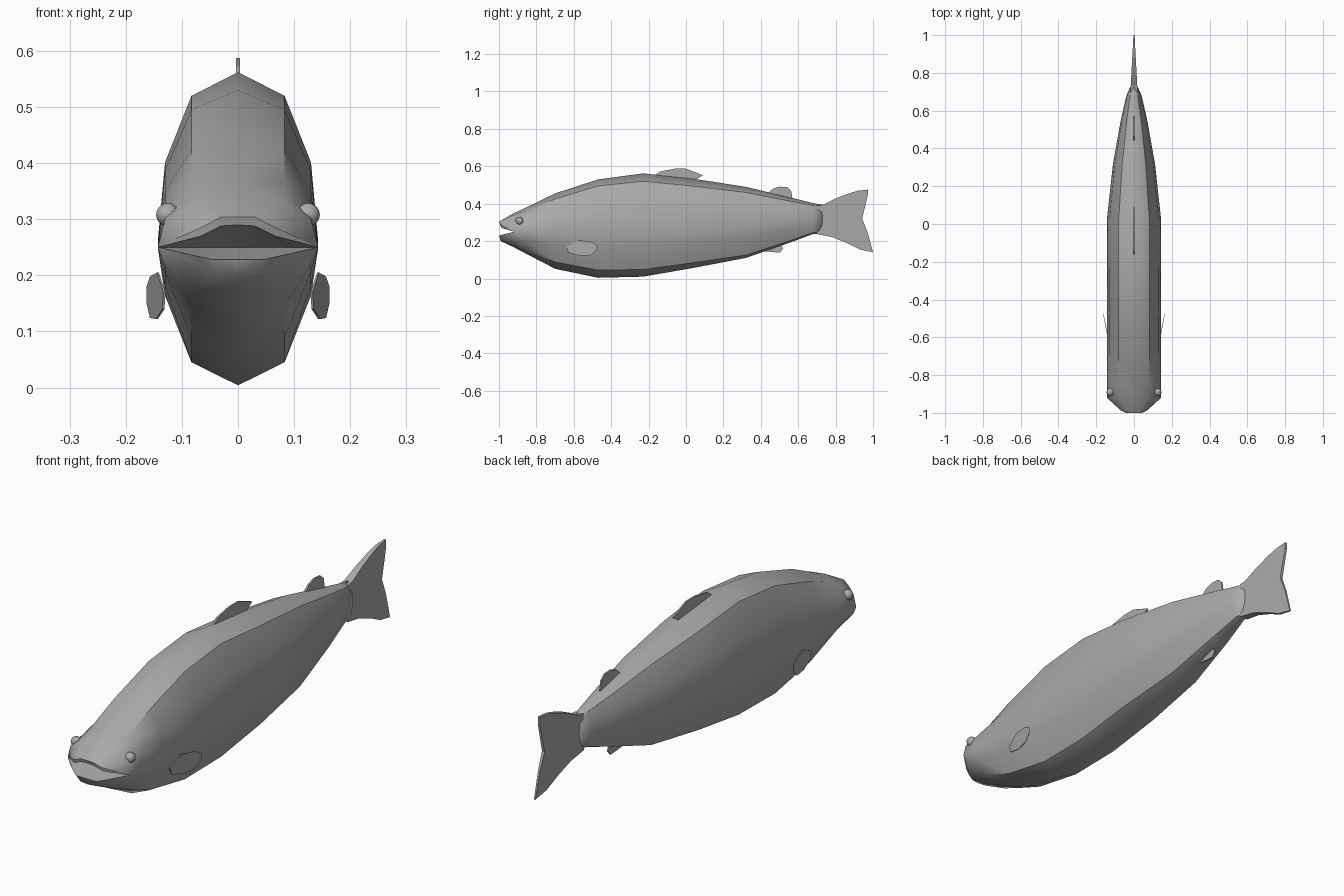
import bpy, bmesh, math

grey = bpy.data.materials.new("fish_grey")
grey.diffuse_color = (0.4, 0.4, 0.4, 1)


def finish(name, bm):
    bmesh.ops.recalc_face_normals(bm, faces=bm.faces[:])
    mesh = bpy.data.meshes.new(name)
    bm.to_mesh(mesh)
    bm.free()
    mesh.materials.append(grey)
    ob = bpy.data.objects.new(name, mesh)
    bpy.context.collection.objects.link(ob)
    return ob


# ---- body: half cross-sections from back ridge to belly, then mirrored ----
# y, top z, shoulder z, middle z, chine z, belly z, half width, shoulder half width
STATIONS = [
    (-0.92, 0.350, 0.340, 0.25, 0.175, 0.167, 0.143, 0.078),
    (-0.85, 0.382, 0.365, 0.25, 0.148, 0.130, 0.143, 0.083),
    (-0.70, 0.455, 0.425, 0.25, 0.088, 0.052, 0.143, 0.083),
    (-0.47, 0.530, 0.495, 0.25, 0.045, 0.004, 0.143, 0.083),
    (-0.23, 0.562, 0.520, 0.25, 0.048, 0.010, 0.143, 0.083),
    (0.03, 0.535, 0.495, 0.26, 0.083, 0.055, 0.143, 0.081),
    (0.32, 0.490, 0.460, 0.28, 0.125, 0.110, 0.111, 0.062),
    (0.55, 0.435, 0.415, 0.30, 0.200, 0.190, 0.070, 0.038),
    (0.68, 0.403, 0.390, 0.315, 0.246, 0.238, 0.040, 0.021),
    (0.73, 0.394, 0.385, 0.315, 0.244, 0.236, 0.018, 0.010),
]


def section(y, top, sh, mid, ch, low, w, sw):
    return [(0, y, top), (sw, y, sh), (0.91 * w, y, mid + 0.56 * (sh - mid)),
            (w, y, mid), (0.91 * w, y, mid + 0.42 * (ch - mid)),
            (sw, y, ch), (0, y, low)]


bm = bmesh.new()


def strip(a, b):
    """Faces between two rows of vertices."""
    for i in range(len(a) - 1):
        face = list(dict.fromkeys((a[i], a[i + 1], b[i + 1], b[i])))
        if len(face) > 2:
            bm.faces.new(face)


def row(points):
    return [bm.verts.new(p) for p in points]


def sharp(a, b):
    bm.edges.get((a, b)).smooth = False


rings = [row(section(*s)) for s in STATIONS]
for a, b in zip(rings, rings[1:]):
    strip(a, b)
bm.faces.new(rings[-1])
for a, b in zip(rings[1:], rings[2:]):
    sharp(a[1], b[1])
    sharp(a[5], b[5])

# jaws share the mouth corner with the first section
front = rings[0]
corner = front[3]
upper_lip = row([(0, -1, 0.304), (0.03, -1, 0.304), (0.062, -0.99, 0.287)]) + [corner]
upper_rim = row([(0, -0.995, 0.290), (0.03, -0.995, 0.288), (0.066, -0.985, 0.270)]) + [corner]
chin = row([(0, -0.99, 0.200), (0.035, -0.99, 0.203), (0.062, -0.98, 0.218)]) + [corner]
lower_rim = row([(0, -1, 0.228), (0.045, -1, 0.228), (0.072, -0.985, 0.234)]) + [corner]
throat = row([(0, -0.87, 0.25), (0.05, -0.87, 0.25), (0.09, -0.88, 0.25)]) + [corner]
strip(front[:4], upper_lip)
strip(upper_lip, upper_rim)
strip(upper_rim, throat)
strip(front[:2:-1], chin)
strip(chin, lower_rim)
strip(lower_rim, throat)
for r in (upper_lip, upper_rim, lower_rim, throat):
    for a, b in zip(r, r[1:]):
        sharp(a, b)
for f in bm.faces:
    f.smooth = True
bmesh.ops.mirror(bm, geom=bm.verts[:] + bm.edges[:] + bm.faces[:],
                 axis='X', merge_dist=0.0001)
finish("body", bm)


# ---- fins: thin plates from a side outline, thickness tapering along y ----
def fin(name, outline, t0, t1, centre=lambda y: 0.0):
    bm = bmesh.new()
    y0 = min(p[0] for p in outline)
    y1 = max(p[0] for p in outline)
    sides = []
    for s in (-1, 1):
        sides.append([bm.verts.new((centre(y) + s * (t0 + (t1 - t0) * (y - y0) / (y1 - y0)), y, z))
                      for y, z in outline])
        bm.faces.new(sides[-1])
    n = len(outline)
    for i in range(n):
        j = (i + 1) % n
        bm.faces.new((sides[0][i], sides[0][j], sides[1][j], sides[1][i]))
    return finish(name, bm)


fin("tail_fin", [(0.70, 0.39), (0.73, 0.394), (0.80, 0.428), (0.87, 0.455), (0.92, 0.470),
                 (0.972, 0.475), (0.972, 0.445), (0.942, 0.32), (0.97, 0.25),
                 (1.0, 0.14), (0.93, 0.155), (0.86, 0.190), (0.78, 0.222), (0.70, 0.238)],
    0.019, 0.003)
fin("dorsal_fin", [(-0.18, 0.54), (-0.14, 0.572), (-0.06, 0.587), (0.0, 0.587),
                   (0.04, 0.572), (0.09, 0.552), (0.04, 0.52)], 0.004, 0.003)
fin("rear_back_fin", [(0.43, 0.45), (0.465, 0.480), (0.50, 0.491), (0.54, 0.489),
                      (0.562, 0.470), (0.57, 0.42)], 0.004, 0.003)
fin("belly_fin", [(0.38, 0.15), (0.42, 0.145), (0.50, 0.138), (0.52, 0.160),
                  (0.50, 0.19)], 0.004, 0.003)

# side fins flare outward towards the rear
for name, s in (("right_side_fin", 1), ("left_side_fin", -1)):
    fin(name, [(-0.63, 0.14), (-0.64, 0.17), (-0.58, 0.205), (-0.51, 0.198), (-0.475, 0.178),
               (-0.475, 0.152), (-0.51, 0.124), (-0.57, 0.122)], 0.002, 0.001,
        lambda y, s=s: s * (0.133 + 0.19 * (y + 0.63)))

# ---- eyes ----
for name, s in (("right_eye", 1), ("left_eye", -1)):
    bm = bmesh.new()
    bmesh.ops.create_uvsphere(bm, u_segments=12, v_segments=8, radius=0.021)
    for v in bm.verts:
        v.co.x += s * 0.125
        v.co.y -= 0.89
        v.co.z += 0.308
    for f in bm.faces:
        f.smooth = True
    finish(name, bm)
